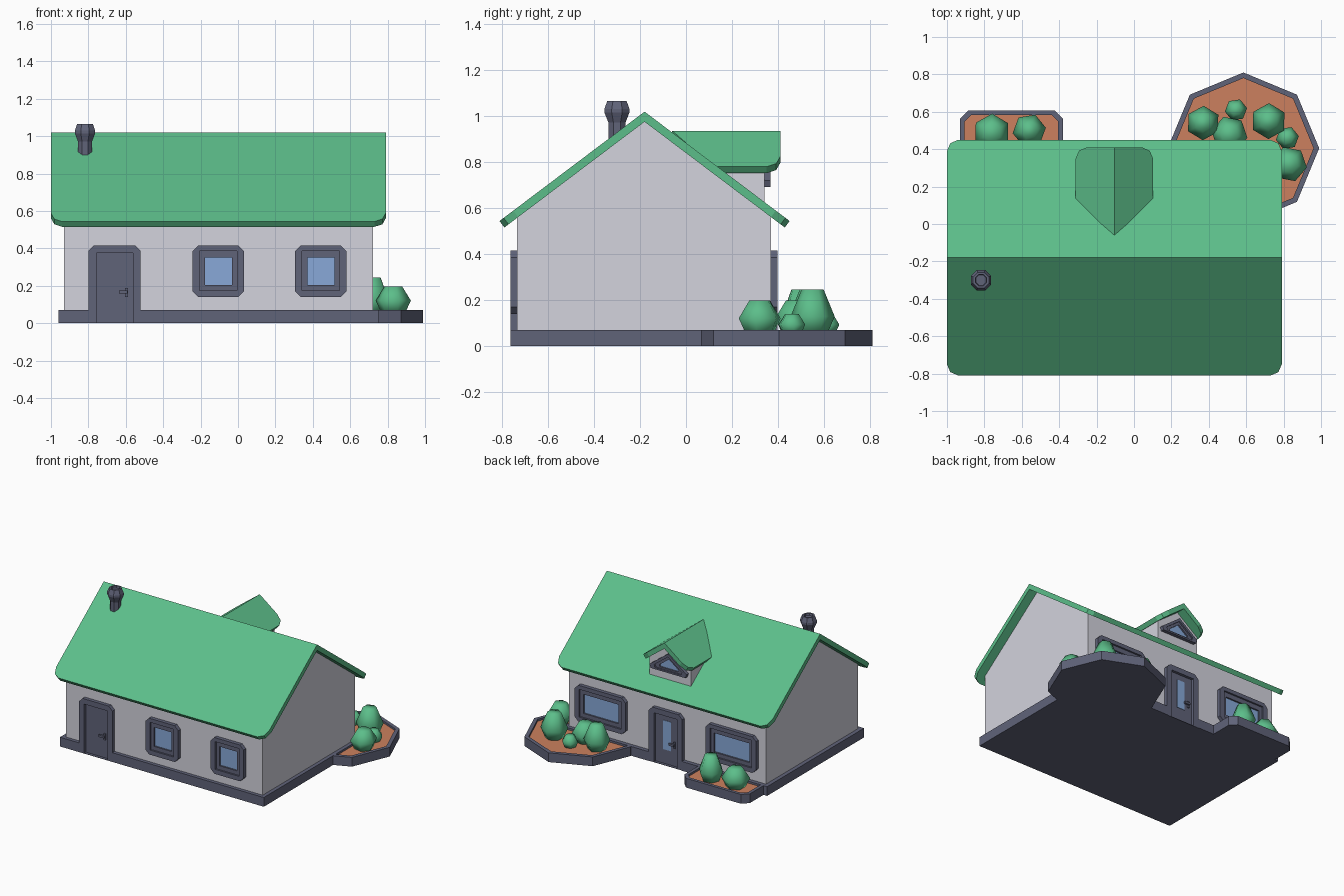
import bpy, bmesh, math
from mathutils import Vector

if "Cube" in bpy.data.objects:
    bpy.data.objects.remove(bpy.data.objects["Cube"])


def material(name, r, g, b):
    lin = [((c / 255 + 0.055) / 1.055) ** 2.4 for c in (r, g, b)]
    m = bpy.data.materials.new(name)
    m.diffuse_color = (*lin, 1)
    m.use_nodes = True
    m.node_tree.nodes["Principled BSDF"].inputs["Base Color"].default_value = m.diffuse_color
    return m


GREEN = material("leaf green", 92, 190, 138)
WALL = material("pale grey", 211, 211, 221)
DARK = material("slate", 96, 99, 121)
GLASS = material("window blue", 136, 169, 216)
SOIL = material("soil orange", 204, 128, 94)


def skin(name, groups, mat, cap_mat=None, smooth=False):
    """Each group is a stack of equal-length loops, skinned and capped at both ends."""
    bm = bmesh.new()
    for loops in groups:
        rings = [[bm.verts.new(p) for p in loop] for loop in loops]
        n = len(rings[0])
        for a, b in zip(rings, rings[1:]):
            for i in range(n):
                j = (i + 1) % n
                bm.faces.new((a[i], a[j], b[j], b[i]))
        bm.faces.new(rings[0][::-1])
        bm.faces.new(rings[-1]).material_index = 1 if cap_mat else 0
    bmesh.ops.remove_doubles(bm, verts=bm.verts, dist=1e-5)
    bmesh.ops.recalc_face_normals(bm, faces=bm.faces)
    for f in bm.faces:
        f.smooth = smooth
    me = bpy.data.meshes.new(name)
    bm.to_mesh(me)
    bm.free()
    me.materials.append(mat)
    if cap_mat:
        me.materials.append(cap_mat)
    ob = bpy.data.objects.new(name, me)
    bpy.context.collection.objects.link(ob)
    return ob


def rect(w, z0, z1, bottom=0.0, top=0.0, u=0.0):
    """Rectangle outline with chamfered bottom and top corners (always 8 points)."""
    h, b, t = w / 2, bottom, top
    pts = [(-h + b, z0), (h - b, z0), (h, z0 + b), (h, z1 - t),
           (h - t, z1), (-h + t, z1), (-h, z1 - t), (-h, z0 + b)]
    return [(u + x, z) for x, z in pts]


FRONT, BACK, DORMER_Y, CX = -0.735, 0.37, 0.34, -0.105


def on_wall(outline, depth, cx, wall, side):
    """Outline (u, z) placed on a wall; side -1 faces front, +1 faces back."""
    return [(cx - side * u, wall + side * depth, z) for u, z in outline]


def mounted(name, steps, cx, wall, side, mat, cap=None):
    return skin(name, [[on_wall(o, d, cx, wall, side) for o, d in steps]], mat, cap)


def window(name, w, cx, wall, side):
    outer, step = rect(w, 0.14, 0.415, 0.03, 0.03), rect(w - 0.075, 0.175, 0.385)
    pane = rect(w - 0.13, 0.205, 0.35)
    mounted(name, [(outer, -0.01), (outer, 0.028), (step, 0.028), (step, 0.015),
                   (pane, 0.015), (pane, 0.003)], cx, wall, side, DARK, GLASS)


def door(name, cx, wall, side):
    outer, leaf = rect(0.28, 0, 0.415, 0, 0.03), rect(0.195, 0.003, 0.375)
    mounted(name, [(outer, -0.01), (outer, 0.027), (leaf, 0.027), (leaf, 0.006)],
            cx, wall, side, DARK)
    plate = rect(0.016, 0.14, 0.188, u=0.064)
    lever = rect(0.045, 0.158, 0.174, u=0.046)
    mounted(name + "_handle_plate", [(plate, 0.0), (plate, 0.015)], cx, wall, side, DARK)
    mounted(name + "_handle_lever", [(lever, 0.012), (lever, 0.026)], cx, wall, side, DARK)


# walls: gabled prism
SLOPE = 0.754
ridge_y, under = -0.18, 0.975
profile = [(FRONT, 0.02), (BACK, 0.02), (BACK, under - SLOPE * (BACK - ridge_y)),
           (ridge_y, under), (FRONT, under - SLOPE * (ridge_y - FRONT))]
skin("walls", [[[(x, y, z) for y, z in profile] for x in (-0.93, 0.722)]], WALL)

# plinth with notches for both doors
f, b = -0.762, 0.40
plan = [(-0.96, f), (-0.80, f), (-0.80, FRONT), (-0.52, FRONT), (-0.52, f), (0.75, f),
        (0.75, b), (CX + 0.14, b), (CX + 0.14, BACK), (CX - 0.14, BACK), (CX - 0.14, b), (-0.96, b)]
skin("plinth", [[[(x, y, z) for x, y in plan] for z in (0, 0.07)]], DARK)


# gabled roofs: plan outline (along ridge, distance from ridge) mirrored over the ridge
def roof(name, outline, ridge_z, place, t=0.035):
    c = 1 / math.hypot(1, SLOPE)
    groups = []
    for sign in (-1, 1):
        top = [place(s, sign * d, ridge_z - SLOPE * d) for s, d in outline]
        low = [place(s, sign * (d - t * SLOPE * c), ridge_z - SLOPE * d - t * c) if d else
               place(s, 0, ridge_z - t / c) for s, d in outline]
        groups.append([low, top])
    skin(name, groups, GREEN)


def eave_corner(s, d, c, sign):
    return [(s, d - c), (s - sign * 0.3 * c, d - 0.3 * c), (s - sign * c, d)]


roof("main_roof", [(-1.0, 0), (0.79, 0)] + eave_corner(0.79, 0.63, 0.06, 1)
     + eave_corner(-1.0, 0.63, 0.06, -1)[::-1],
     1.018, lambda s, d, z: (s, ridge_y + d, z))
roof("dormer_roof", [(-0.06, 0), (0.41, 0)] + eave_corner(0.41, 0.207, 0.06, 1) + [(0.12, 0.207)],
     0.935, lambda s, d, z: (CX + d, s, z))

# dormer wall and triangular window
hw, dz = 0.175, 0.891
gable = [(-hw, 0.60), (hw, 0.60), (hw, dz - SLOPE * hw), (0, dz), (-hw, dz - SLOPE * hw)]
skin("dormer_wall", [[[(CX + x, y, z) for x, z in gable] for y in (0.05, DORMER_Y)]], WALL)


def tri(k):
    pts = [(-0.145, 0.69), (0.145, 0.69), (0.155, 0.718), (0, 0.835), (-0.155, 0.718)]
    return [(x * k, 0.738 + (z - 0.738) * k) for x, z in pts]


mounted("dormer_window", [(tri(1), -0.01), (tri(1), 0.026), (tri(0.75), 0.026), (tri(0.75), 0.014),
                          (tri(0.52), 0.014), (tri(0.52), 0.003)], CX, DORMER_Y, 1, DARK, GLASS)

# doors and windows
door("front_door", -0.66, FRONT, -1)
door("back_door", CX, BACK, 1)
slit = rect(0.065, 0.11, 0.33)
mounted("back_door_pane", [(slit, 0.0), (slit, 0.009)], CX, BACK, 1, GLASS)
for i, x in enumerate((-0.105, 0.443)):
    window(f"front_window_{i}", 0.275, x, FRONT, -1)
for i, s in enumerate((-1, 1)):
    window(f"back_window_{i}", 0.425, CX + s * 0.548, BACK, 1)


# planting beds: raised rim with sunken soil
def bed(name, outer, inner):
    steps = [(outer, 0), (outer, 0.07), (inner, 0.07), (inner, 0.055)]
    skin(name, [[[(x, y, z) for x, y in o] for o, z in steps]], DARK, SOIL)


def circle(x, y, r, n, turn=0.0):
    return [(x + r * math.cos(turn + math.tau * i / n), y + r * math.sin(turn + math.tau * i / n))
            for i in range(n)]


bed("octagon_bed", circle(0.585, 0.405, 0.405, 8), circle(0.585, 0.405, 0.375, 8))
bed("planter", rect(0.55, 0.38, 0.607, 0, 0.045, u=-0.655),
    rect(0.50, 0.385, 0.583, 0, 0.035, u=-0.655))

# bushes: six-sided rounded blobs (x, y, radius, top height)
bushes = [(0.37, 0.54, 0.092, 0.245), (0.545, 0.61, 0.06, 0.14), (0.51, 0.48, 0.098, 0.197),
          (0.72, 0.55, 0.096, 0.245), (0.82, 0.46, 0.062, 0.14), (0.83, 0.32, 0.096, 0.197),
          (-0.76, 0.49, 0.1, 0.197), (-0.56, 0.50, 0.09, 0.245)]
for i, (x, y, r, top) in enumerate(bushes):
    h = top - 0.05
    rings = [[(px, py, 0.05 + h * kz) for px, py in circle(x, y, r * kr, 6, 0.5 + i * 0.7)]
             for kz, kr in ((0, 0.65), (0.48 if top < 0.22 else 0.4, 1.0), (1, 0.5))]
    skin(f"bush_{i}", [rings], GREEN, smooth=True)

# chimney pot: eight-sided turned profile
pot = [(0.04, 0.85), (0.04, 0.97), (0.059, 1.015), (0.059, 1.03), (0.045, 1.065), (0.033, 1.065), (0.03, 1.05)]
skin("chimney", [[[(x, y, z) for x, y in circle(-0.818, -0.3, r, 8, math.pi / 8)] for r, z in pot]], DARK)
